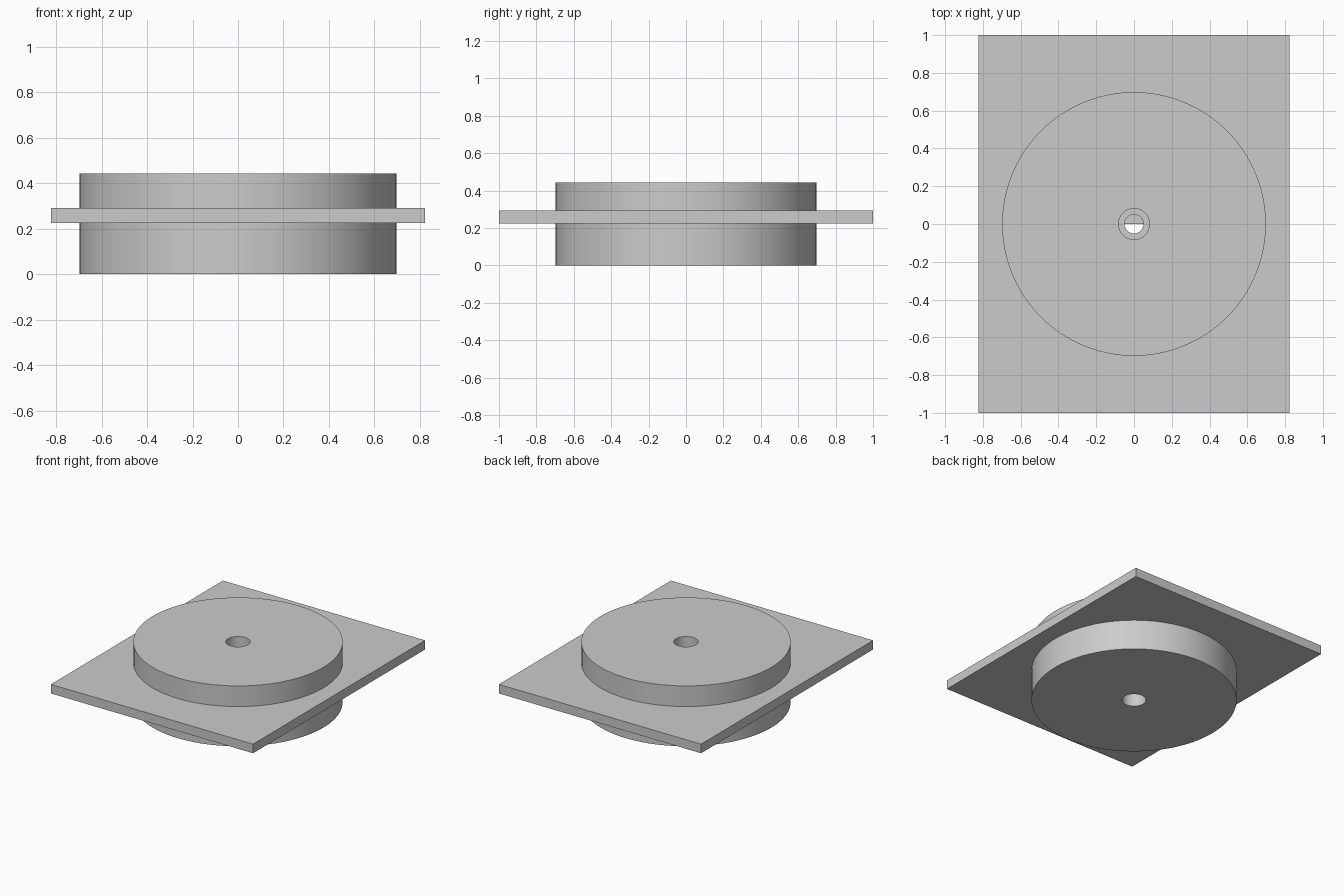
import bpy
import bmesh
from math import pi, cos, sin

if "Cube" in bpy.data.objects:
    bpy.data.objects.remove(bpy.data.objects["Cube"])

GREY = (0.6, 0.6, 0.6, 1)
DISC_R, BORE_R, SHAFT_R = 0.698, 0.082, 0.05
PLATE_X, PLATE_Y = 0.823, 1.0
PLATE_LOW, PLATE_TOP, TOP = 0.225, 0.292, 0.444

grey = bpy.data.materials.new("plain grey")
grey.use_nodes = True
grey.diffuse_color = GREY
grey.node_tree.nodes["Principled BSDF"].inputs["Base Color"].default_value = GREY


def prism(name, outline, low, high):
    """Extrude a flat outline from one height to another."""
    bm = bmesh.new()
    face = bm.faces.new([bm.verts.new((x, y, low)) for x, y in outline])
    side = bmesh.ops.extrude_face_region(bm, geom=[face])["geom"]
    moved = [v for v in side if isinstance(v, bmesh.types.BMVert)]
    bmesh.ops.translate(bm, verts=moved, vec=(0, 0, high - low))
    bmesh.ops.recalc_face_normals(bm, faces=bm.faces)
    mesh = bpy.data.meshes.new(name)
    bm.to_mesh(mesh)
    bm.free()
    mesh.materials.append(grey)
    obj = bpy.data.objects.new(name, mesh)
    bpy.context.collection.objects.link(obj)
    return obj


def arc(radius, steps, turn=2 * pi):
    count = steps if turn == 2 * pi else steps + 1
    return [(radius * cos(turn * i / steps), radius * sin(turn * i / steps))
            for i in range(count)]


def ring(name, low, high):
    """Disc with a round bore through its middle."""
    bm = bmesh.new()
    loops = [[bm.verts.new((x, y, z)) for x, y in arc(r, 128)]
             for r, z in ((DISC_R, low), (DISC_R, high), (BORE_R, high), (BORE_R, low))]
    for a, b in zip(loops, loops[1:] + loops[:1]):
        for i in range(128):
            j = (i + 1) % 128
            bm.faces.new((a[i], a[j], b[j], b[i]))
    bmesh.ops.recalc_face_normals(bm, faces=bm.faces)
    mesh = bpy.data.meshes.new(name)
    bm.to_mesh(mesh)
    bm.free()
    mesh.materials.append(grey)
    obj = bpy.data.objects.new(name, mesh)
    bpy.context.collection.objects.link(obj)
    return obj


# Upper and lower discs either side of the plate
parts = [ring("lower_disc", 0, PLATE_LOW), ring("upper_disc", PLATE_TOP, TOP)]

# Rectangular plate with a round shaft hole
plate = prism("plate", [(-PLATE_X, -PLATE_Y), (PLATE_X, -PLATE_Y),
                        (PLATE_X, PLATE_Y), (-PLATE_X, PLATE_Y)], PLATE_LOW, PLATE_TOP)
cutter = prism("shaft_hole_cutter", arc(SHAFT_R, 48), 0, TOP)
cutter.hide_render = True
cutter.hide_set(True)
hole = plate.modifiers.new("shaft hole", "BOOLEAN")
hole.operation = "DIFFERENCE"
hole.solver = "EXACT"
hole.object = cutter

# Half-round key that leaves a D-shaped opening
parts.append(prism("shaft_key", arc(SHAFT_R, 24, pi), PLATE_LOW, PLATE_TOP - 0.01))

# Smooth the round walls, keeping the rims sharp
bpy.ops.object.select_all(action="DESELECT")
for part in parts:
    part.select_set(True)
bpy.context.view_layer.objects.active = parts[0]
bpy.ops.object.shade_smooth_by_angle()
